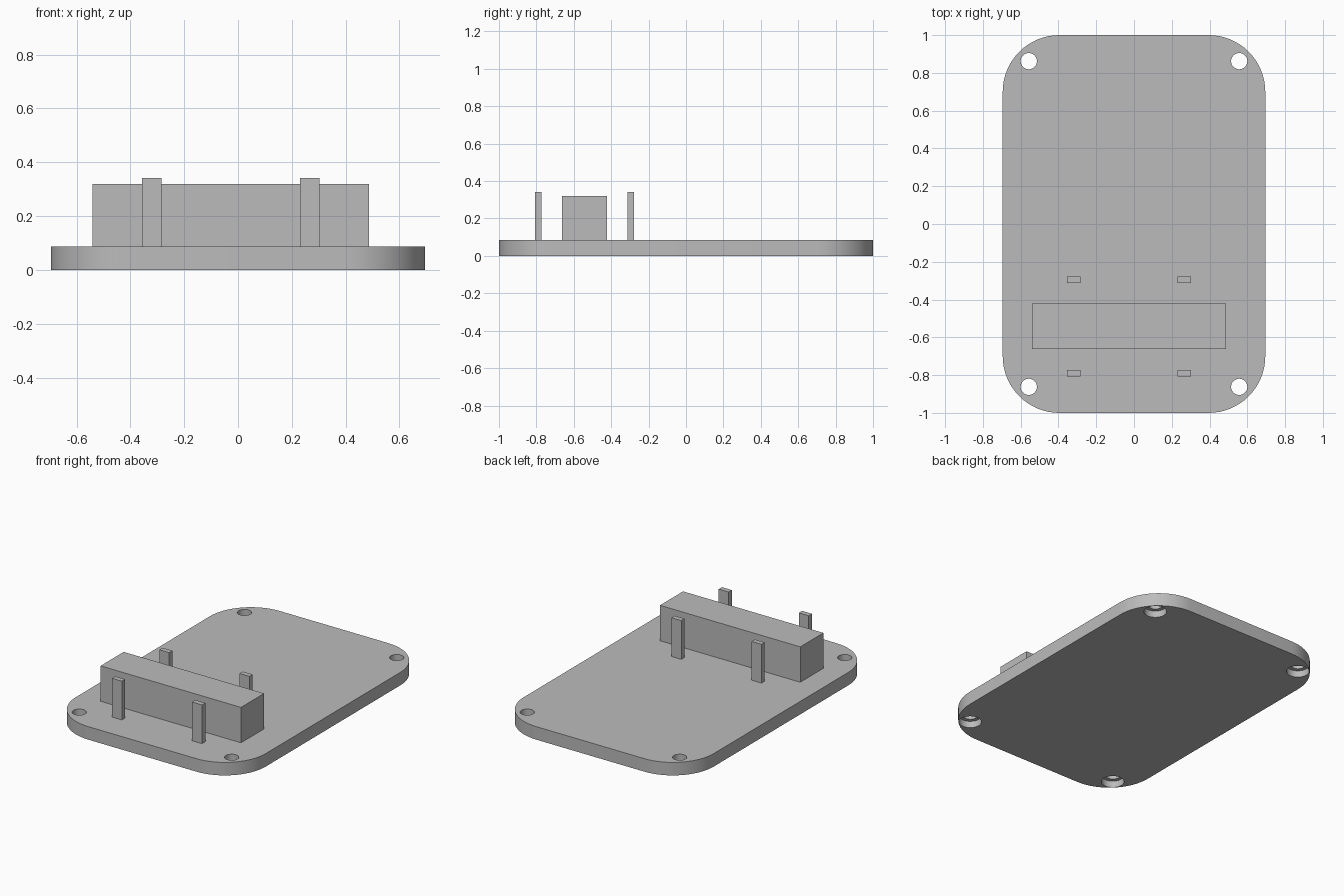
import bpy
import bmesh
from math import cos, sin, radians

cube = bpy.data.objects.get("Cube")
if cube:
    bpy.data.objects.remove(cube, do_unlink=True)

# One plain grey for everything
grey = bpy.data.materials.new("plain grey")
grey.use_nodes = True
COLOUR = (0.5, 0.5, 0.5, 1)
grey.diffuse_color = COLOUR
grey.node_tree.nodes["Principled BSDF"].inputs["Base Color"].default_value = COLOUR

HALF_X, HALF_Y, CORNER, THICK = 0.695, 1.0, 0.30, 0.086


def add_object(name, bm):
    bmesh.ops.recalc_face_normals(bm, faces=bm.faces)
    mesh = bpy.data.meshes.new(name)
    bm.to_mesh(mesh)
    bm.free()
    mesh.materials.append(grey)
    obj = bpy.data.objects.new(name, mesh)
    bpy.context.collection.objects.link(obj)
    return obj


def box(name, x0, x1, y0, y1, z0, z1):
    bm = bmesh.new()
    bmesh.ops.create_cube(bm, size=1)
    bmesh.ops.scale(bm, vec=(x1 - x0, y1 - y0, z1 - z0), verts=bm.verts)
    bmesh.ops.translate(bm, vec=((x0 + x1) / 2, (y0 + y1) / 2, (z0 + z1) / 2), verts=bm.verts)
    return add_object(name, bm)


def rounded_plate(name):
    bm = bmesh.new()
    verts = []
    for quarter, (sx, sy) in enumerate([(1, 1), (-1, 1), (-1, -1), (1, -1)]):
        for step in range(17):
            a = radians(90 * (quarter + step / 16))
            verts.append(bm.verts.new((sx * (HALF_X - CORNER) + CORNER * cos(a),
                                       sy * (HALF_Y - CORNER) + CORNER * sin(a), 0)))
    face = bm.faces.new(verts)
    top = bmesh.ops.extrude_face_region(bm, geom=[face])["geom"]
    bmesh.ops.translate(bm, vec=(0, 0, THICK),
                        verts=[v for v in top if isinstance(v, bmesh.types.BMVert)])
    return add_object(name, bm)


def hole_cutters(name, radius, z0, z1):
    bm = bmesh.new()
    for sx in (-1, 1):
        for sy in (-1, 1):
            ring = bmesh.ops.create_cone(bm, cap_ends=True, segments=40, radius1=radius,
                                         radius2=radius, depth=z1 - z0)["verts"]
            bmesh.ops.translate(bm, vec=(sx * 0.557, sy * 0.862, (z0 + z1) / 2), verts=ring)
    obj = add_object(name, bm)
    obj.hide_render = True
    obj.hide_set(True)
    return obj


# Base plate with stepped screw holes, wider on the underside
plate = rounded_plate("base_plate")
cutters = [hole_cutters("screw_hole_cutter", 0.043, -0.1, 0.2),
           hole_cutters("screw_recess_cutter", 0.068, -0.1, 0.043)]
for cutter in cutters:
    mod = plate.modifiers.new(cutter.name, "BOOLEAN")
    mod.operation = "DIFFERENCE"
    mod.solver = "EXACT"
    mod.object = cutter

bpy.ops.object.select_all(action="DESELECT")
bpy.context.view_layer.objects.active = plate
plate.select_set(True)
for cutter in cutters:
    bpy.ops.object.modifier_apply(modifier=cutter.name)
for cutter in cutters:
    bpy.data.objects.remove(cutter, do_unlink=True)
bpy.ops.object.shade_smooth_by_angle(angle=radians(30))

# Long block and the four posts around it
box("block", -0.54, 0.486, -0.663, -0.422, THICK, 0.32)
for side, x in (("right", -0.32), ("left", 0.266)):
    for end, y in (("front", -0.79), ("back", -0.296)):
        box(f"{end}_{side}_post", x - 0.036, x + 0.036, y - 0.017, y + 0.017, THICK, 0.342)
